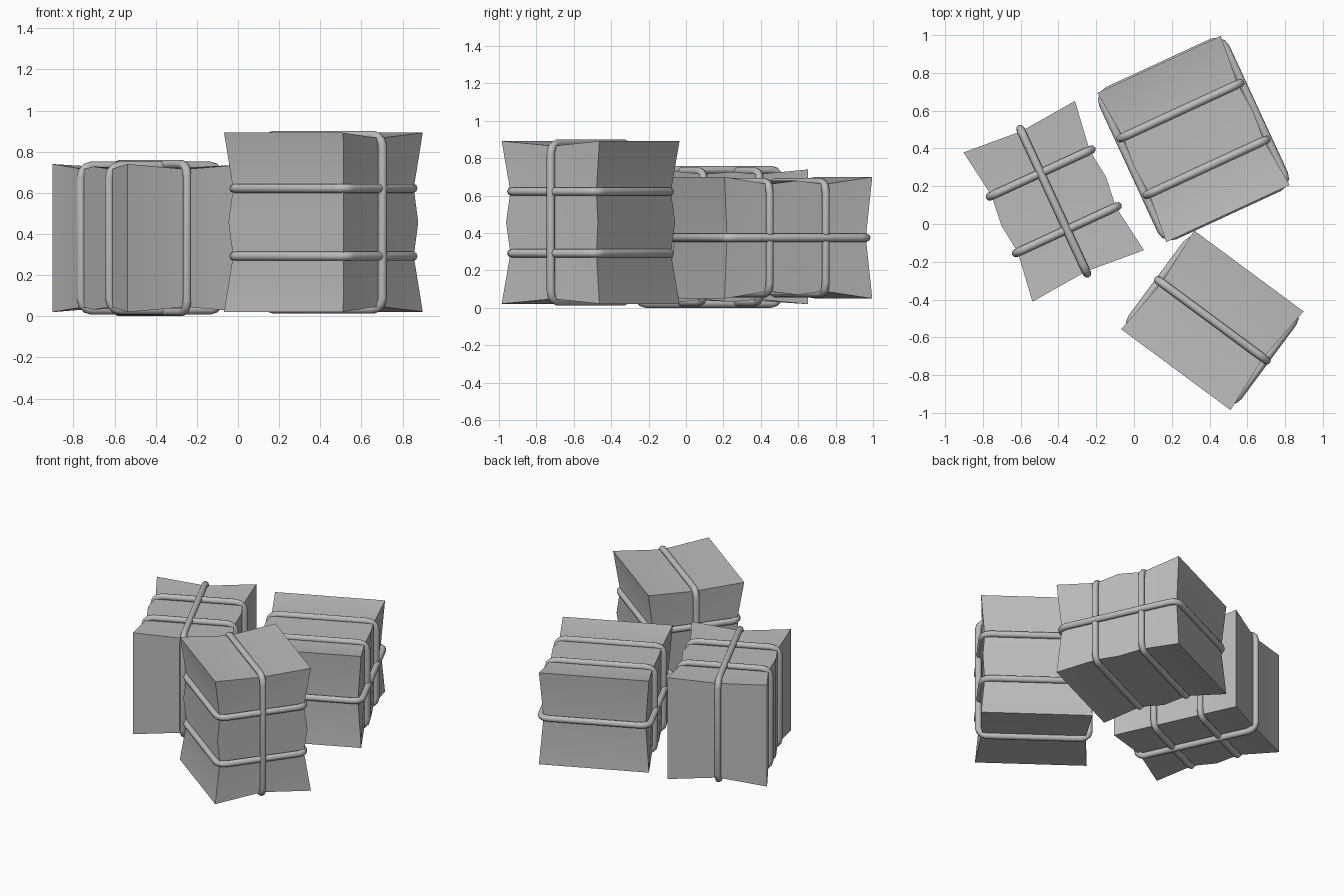
import bpy, bmesh
from math import radians, sin, cos, pi
from mathutils import Vector, Matrix

cube = bpy.data.objects.get("Cube")
if cube:
    bpy.data.objects.remove(cube, do_unlink=True)

grey = bpy.data.materials.new("plain grey")
grey.use_nodes = True
grey.diffuse_color = (0.5, 0.5, 0.5, 1)
grey.node_tree.nodes["Principled BSDF"].inputs["Base Color"].default_value = (0.5, 0.5, 0.5, 1)

LENGTH, WIDTH, DEPTH = 0.435, 0.325, 0.36   # half sizes of a bale
TIE = 0.165                                 # offset of the two cross ropes
ROPE = 0.022
UP = Vector((0, 0, 1))


def heading(deg):
    return Vector((cos(radians(deg)), sin(radians(deg)), 0))


def finish(obj, matrix):
    obj.data.materials.append(grey)
    obj.matrix_world = matrix
    bpy.context.collection.objects.link(obj)


def wrapped_bale(name, matrix):
    # Box cut along the rope lines, then squeezed there so its corners flare
    bm = bmesh.new()
    bmesh.ops.create_cube(bm, size=2)
    bmesh.ops.scale(bm, vec=(LENGTH, WIDTH, DEPTH), verts=bm.verts)
    cuts = [((x, 0, 0), (1, 0, 0)) for x in (-TIE, 0, TIE)] + [((0, 0, 0), (0, 1, 0))]
    for co, no in cuts:
        bmesh.ops.bisect_plane(bm, geom=bm.verts[:] + bm.edges[:] + bm.faces[:],
                               plane_co=co, plane_no=no)
    for v in bm.verts:
        x, y, z = v.co
        at_end = abs(x) > LENGTH - 0.01
        pinch = 0 if at_end else 1 if abs(x) > 0.1 else 0.5
        middle = 1 if abs(y) < 0.01 else 0
        v.co.y *= 1 - 0.12 * pinch
        v.co.z *= 1 - 0.07 * max(pinch, middle)
        if at_end:
            v.co.x *= 1 - 0.06 * middle
    bmesh.ops.recalc_face_normals(bm, faces=bm.faces)
    mesh = bpy.data.meshes.new(name)
    bm.to_mesh(mesh)
    bm.free()
    obj = bpy.data.objects.new(name, mesh)
    finish(obj, matrix)
    bpy.ops.object.select_all(action='DESELECT')
    obj.select_set(True)
    bpy.context.view_layer.objects.active = obj
    bpy.ops.object.shade_smooth_by_angle(angle=radians(30))


def rope_loop(name, matrix, half_a, half_b, place, corner=0.055, steps=3):
    # Closed rectangle with rounded corners
    points = []
    for k, (sa, sb) in enumerate([(1, 1), (-1, 1), (-1, -1), (1, -1)]):
        for i in range(steps + 1):
            t = pi / 2 * (k + i / steps)
            points.append(place(sa * (half_a - corner) + corner * cos(t),
                                sb * (half_b - corner) + corner * sin(t)))
    curve = bpy.data.curves.new(name, 'CURVE')
    curve.dimensions = '3D'
    curve.bevel_depth = ROPE
    curve.bevel_resolution = 2
    spline = curve.splines.new('POLY')
    spline.points.add(len(points) - 1)
    for p, co in zip(spline.points, points):
        p.co = (*co, 1)
    spline.use_cyclic_u = True
    spline.use_smooth = True
    finish(bpy.data.objects.new(name, curve), matrix)


# Each bale: centre, direction of its length, direction of its width
bales = {
    "front_bale": ((0.415, -0.51, 0.457), UP, heading(53.5)),
    "back_bale": ((0.315, 0.45, 0.375), heading(-65.2), UP),
    "side_bale": ((-0.425, 0.12, 0.38), heading(-65.2), heading(24.8)),
}
for name, (centre, along, across) in bales.items():
    axes = Matrix((along, across, along.cross(across))).transposed().to_4x4()
    matrix = Matrix.Translation(centre) @ axes
    wrapped_bale(name, matrix)
    for side, x in (("first", -TIE), ("second", TIE)):
        rope_loop(f"{name}_{side}_cross_rope", matrix, 0.297, 0.35,
                  lambda a, b, x=x: (x, a, b))
    rope_loop(f"{name}_long_rope", matrix, 0.422, 0.358, lambda a, b: (a, 0, b))
